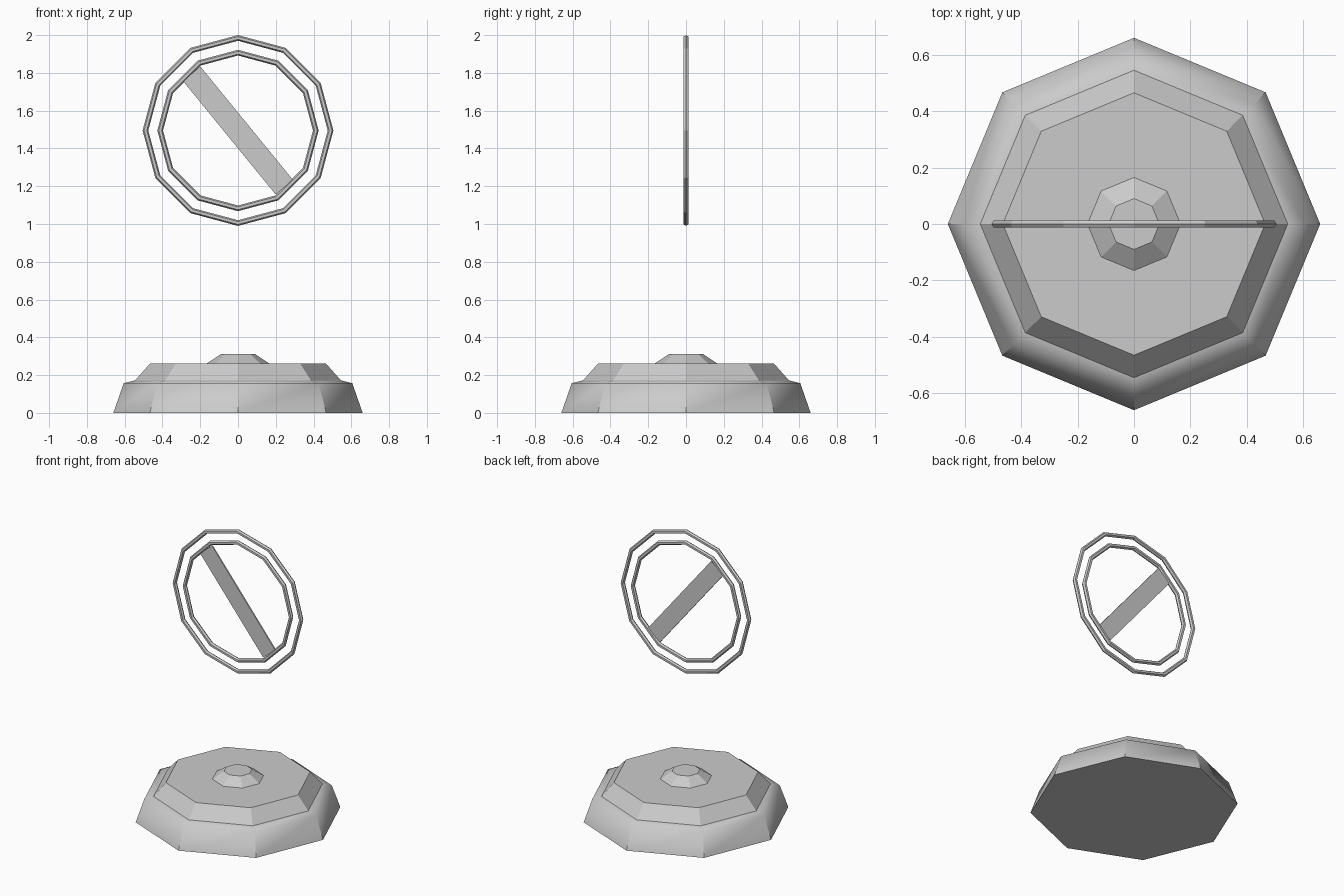
import bpy, bmesh
from math import cos, sin, pi, atan2
from mathutils import Matrix

cube = bpy.data.objects.get("Cube")
if cube:
    bpy.data.objects.remove(cube)

GREY = (0.6, 0.6, 0.6, 1.0)
metal = bpy.data.materials.new("plain grey")
metal.use_nodes = True
metal.diffuse_color = GREY
metal.node_tree.nodes["Principled BSDF"].inputs["Base Color"].default_value = GREY


def finish(name, bm):
    bmesh.ops.recalc_face_normals(bm, faces=bm.faces)
    mesh = bpy.data.meshes.new(name)
    bm.to_mesh(mesh)
    bm.free()
    mesh.materials.append(metal)
    obj = bpy.data.objects.new(name, mesh)
    bpy.context.collection.objects.link(obj)
    return obj


def stacked_octagon(name, profile, smooth_bands=0):
    """Octagonal rings of (radius, height), closed at both ends."""
    bm = bmesh.new()
    rings = [[bm.verts.new((r * cos(i * pi / 4), r * sin(i * pi / 4), z))
              for i in range(8)] for r, z in profile]
    for band, (low, high) in enumerate(zip(rings, rings[1:])):
        for i in range(8):
            j = (i + 1) % 8
            face = bm.faces.new((low[i], low[j], high[j], high[i]))
            face.smooth = band < smooth_bands
    bm.faces.new(rings[0][::-1])
    bm.faces.new(rings[-1])
    # Crisp corners on the lowest wall and a crisp rim where smoothing ends
    if smooth_bands:
        crease = set(rings[smooth_bands])
        for e in bm.edges:
            wall = {v.co.z for v in e.verts} == {rings[0][0].co.z, rings[1][0].co.z}
            if wall or set(e.verts) <= crease:
                e.smooth = False
    return finish(name, bm)


def hoop(name, radius, tube, z):
    """Upright twelve-sided ring with a hexagonal section."""
    bm = bmesh.new()
    grid = []
    for i in range(12):
        a = i * pi / 6
        grid.append([])
        for k in range(6):
            b = k * pi / 3
            r = radius + tube * cos(b)
            grid[i].append(bm.verts.new((r * cos(a), tube * sin(b), z + r * sin(a))))
    for i in range(12):
        for k in range(6):
            n, m = (i + 1) % 12, (k + 1) % 6
            bm.faces.new((grid[i][k], grid[n][k], grid[n][m], grid[i][m]))
    return finish(name, bm)


# Base: sloping wall, soft shoulder, upper tier
stacked_octagon("base", [(0.66, 0), (0.605, 0.157), (0.545, 0.172), (0.465, 0.262)],
                smooth_bands=2)
# Small boss on top of the base
stacked_octagon("centre_boss", [(0.165, 0.262), (0.09, 0.312)])

# Floating emblem: two hoops and a diagonal bar
CENTRE = 1.495
hoop("outer_ring", 0.49, 0.015, CENTRE)
hoop("inner_ring", 0.412, 0.015, CENTRE)

bm = bmesh.new()
bmesh.ops.create_cube(bm, size=1, matrix=Matrix.Translation((0, 0, CENTRE))
                      @ Matrix.Rotation(atan2(0.6, 0.49), 4, "Y")
                      @ Matrix.Diagonal((0.775, 0.01, 0.12, 1)))
finish("diagonal_bar", bm)
